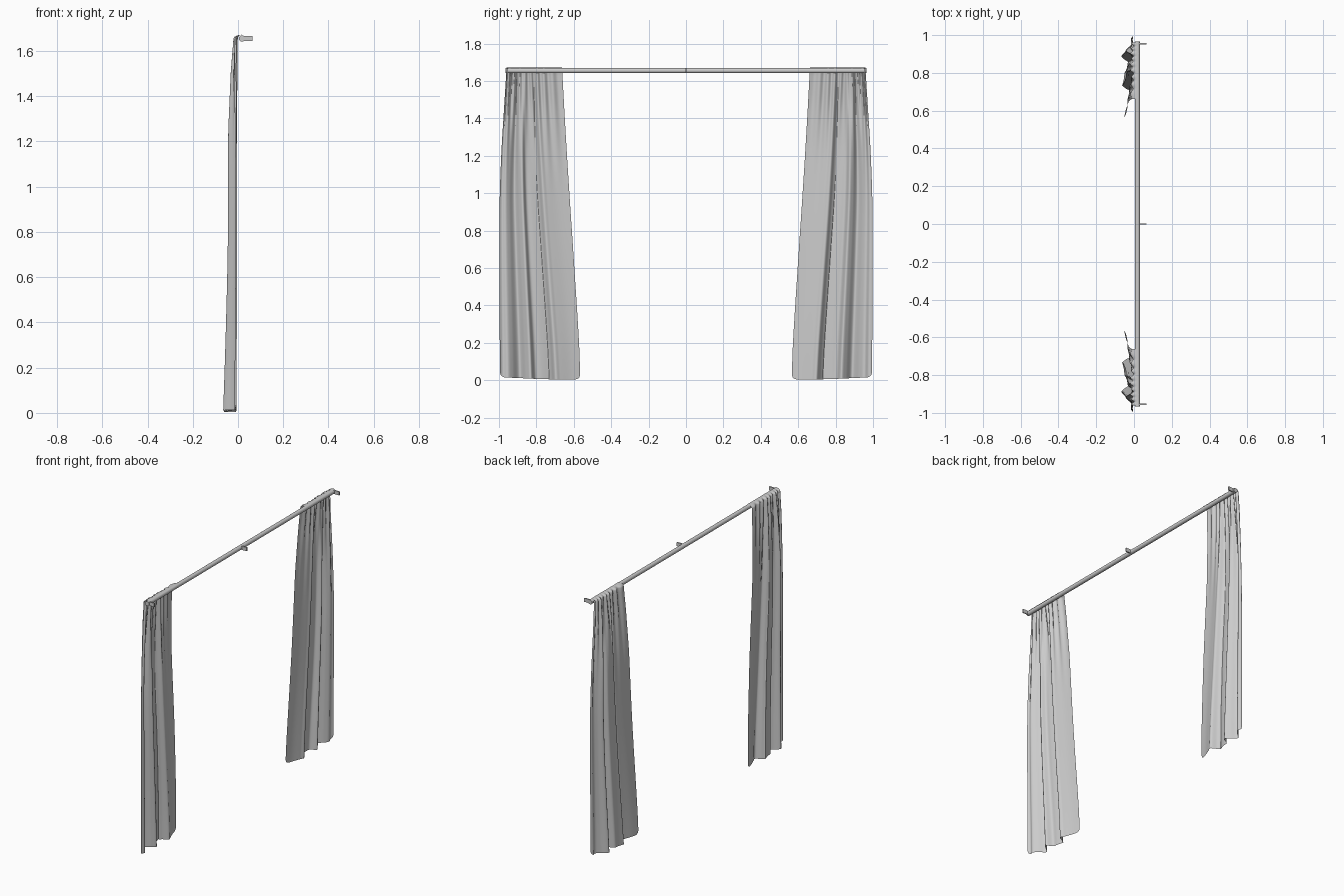
import bpy, bmesh, math
from mathutils import Vector

if "Cube" in bpy.data.objects:
    bpy.data.objects.remove(bpy.data.objects["Cube"], do_unlink=True)

# One plain grey material
grey = bpy.data.materials.new("light grey")
grey.use_nodes = True
COLOUR = (0.6, 0.6, 0.6, 1)
grey.diffuse_color = COLOUR
grey.node_tree.nodes["Principled BSDF"].inputs["Base Color"].default_value = COLOUR

ROD_X, ROD_Z, ROD_R = 0.018, 1.655, 0.014
COLS, ROWS, ROLL = 110, 56, 6


def finish(name, bm, angle):
    mesh = bpy.data.meshes.new(name)
    bm.to_mesh(mesh)
    bm.free()
    mesh.materials.append(grey)
    obj = bpy.data.objects.new(name, mesh)
    bpy.context.collection.objects.link(obj)
    bpy.ops.object.select_all(action="DESELECT")
    obj.select_set(True)
    bpy.context.view_layer.objects.active = obj
    bpy.ops.object.shade_smooth_by_angle(angle=math.radians(angle))
    return obj


def sample(points, t):
    """Smooth curve through (position, value) pairs."""
    t = min(max(t, points[0][0]), points[-1][0])
    for i in range(len(points) - 1):
        (a, va), (b, vb) = points[i], points[i + 1]
        if t <= b:
            lo, hi = points[max(i - 1, 0)], points[min(i + 2, len(points) - 1)]
            ma = (vb - lo[1]) / (b - lo[0]) * (b - a)
            mb = (hi[1] - va) / (hi[0] - a) * (b - a)
            k = (t - a) / (b - a)
            return ((2*k**3 - 3*k**2 + 1) * va + (k**3 - 2*k**2 + k) * ma
                    + (3*k**2 - 2*k**3) * vb + (k**3 - k**2) * mb)


# Panel edges and fold depth against height, and fold shape across the cloth
INNER = [(0, 0.565), (0.2, 0.572), (0.6, 0.597), (1.1, 0.63), (1.4, 0.648), (1.66, 0.662)]
OUTER = [(0, 0.995), (0.9, 0.997), (1.2, 0.988), (1.45, 0.973), (1.66, 0.96)]
DEPTH = [(0, 0.066), (0.3, 0.056), (0.7, 0.046), (1.2, 0.041), (1.4, 0.029), (1.66, 0.008)]
FOLDS = [(0, 0.8), (0.12, 0.6), (0.25, 0.28), (0.31, 0.15), (0.36, 0.7), (0.43, 0.95),
         (0.5, 0.8), (0.56, 0.7), (0.61, 0.12), (0.67, 0.4), (0.75, 1.0), (0.84, 0.4),
         (0.9, 0.12), (0.96, 0.25), (1, 0.1)]


def cloth_point(u, z):
    top = min(max(z / ROD_Z, 0), 1)
    inner, outer = sample(INNER, z), sample(OUTER, z)
    y = inner + (outer - inner) * u ** (1 - 0.3 * top)
    # the middle fold leans over its neighbour
    y -= 0.022 * math.exp(-((u - 0.45) / 0.05) ** 2) * (1 - top ** 3)
    x = -sample(DEPTH, z) * sample(FOLDS, u)
    # fine gathers that fade out downwards
    gather = min(max((z - 0.9) / 0.6, 0), 1) ** 2
    x -= 0.006 * gather * (1 + math.sin(u * math.tau * 8.5))
    return Vector((x, y, z))


def curtain(name, side):
    bm = bmesh.new()
    rows = []
    for r in range(ROWS + 1):
        row = []
        for c in range(COLS + 1):
            u = c / COLS
            # hem with rounded corners
            edge = min(u, 1 - u) * 0.43
            corner = max(0, 1 - edge / 0.03)
            hem = 0.004 + 0.02 * max(0, u - 0.4) + 0.025 * (1 - math.sqrt(1 - corner ** 2))
            row.append(cloth_point(u, hem + (ROD_Z - hem) * r / ROWS))
        rows.append(row)
    # heading rolled over the pole
    for r in range(1, ROLL + 1):
        a = math.radians(100) * r / ROLL
        row = []
        for p in rows[ROWS]:
            rad = ROD_X - p.x * math.cos(a / 2) ** 2
            row.append(Vector((ROD_X - rad * math.cos(a), p.y, ROD_Z + 0.017 * math.sin(a))))
        rows.append(row)
    grid = [[bm.verts.new((p.x, side * p.y, p.z)) for p in row] for row in rows]
    for low, high in zip(grid, grid[1:]):
        for c in range(COLS):
            bm.faces.new((low[c], low[c + 1], high[c + 1], high[c]))
    if side < 0:
        bmesh.ops.reverse_faces(bm, faces=bm.faces)
    finish(name, bm, 60)


curtain("left_hand_curtain", -1)
curtain("right_hand_curtain", 1)

# Pole
bm = bmesh.new()
bmesh.ops.create_cone(bm, cap_ends=True, segments=24, radius1=ROD_R, radius2=ROD_R, depth=1.93)
for v in bm.verts:
    v.co = Vector((v.co.x + ROD_X, v.co.z, ROD_Z - v.co.y))
bmesh.ops.recalc_face_normals(bm, faces=bm.faces)
finish("curtain_pole", bm, 40)

# Wall brackets
for name, y in (("bracket_near", -0.955), ("bracket_middle", 0), ("bracket_far", 0.955)):
    bm = bmesh.new()
    bmesh.ops.create_cube(bm, size=1)
    for v in bm.verts:
        v.co = Vector((0.042 + v.co.x * 0.046, y + v.co.y * 0.007, ROD_Z + v.co.z * 0.024))
    finish(name, bm, 30)
